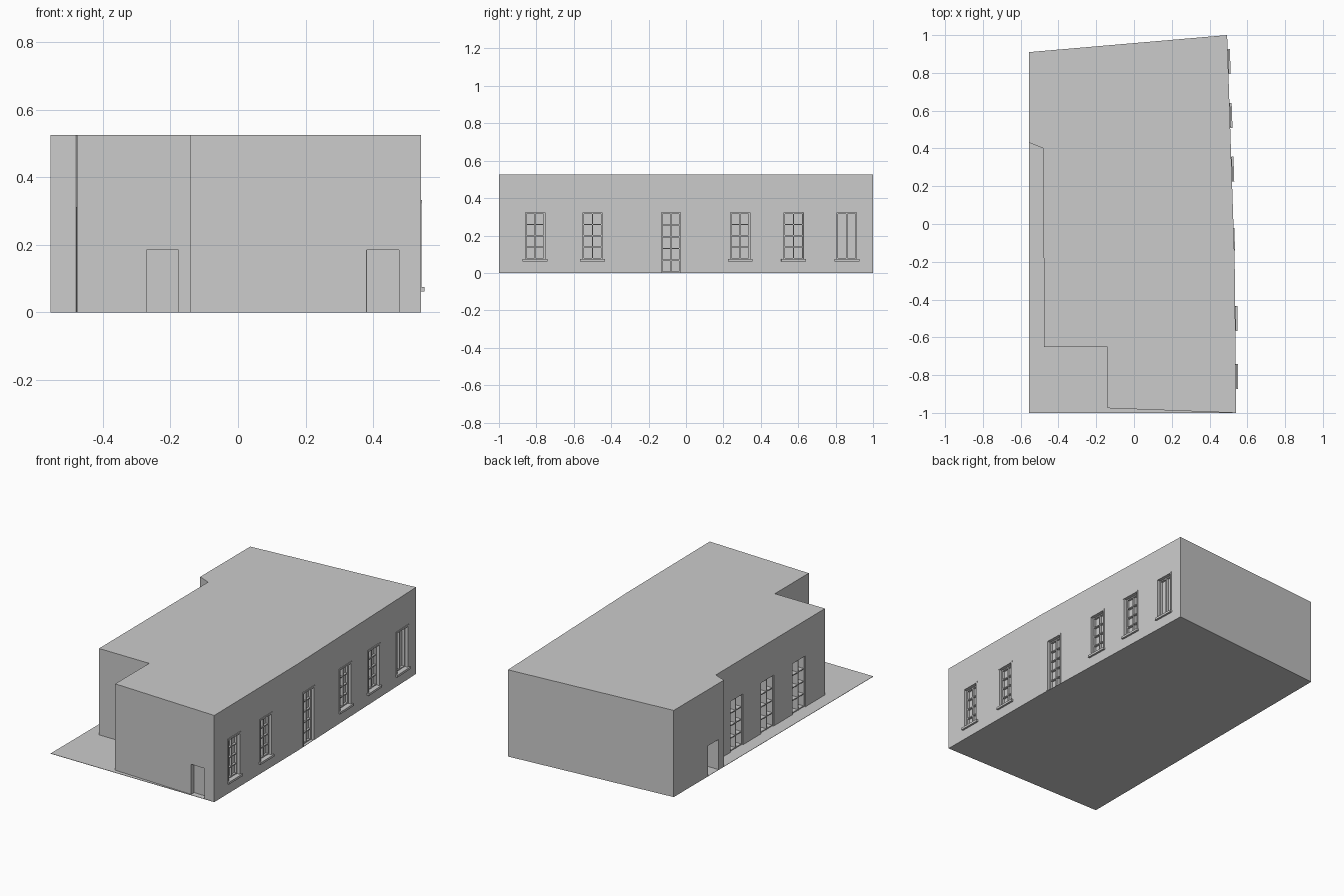
import bpy, bmesh
from mathutils import Matrix, Vector

cube = bpy.data.objects.get("Cube")
if cube:
    bpy.data.objects.remove(cube, do_unlink=True)

# One plain grey for everything
grey = bpy.data.materials.new("plain grey")
grey.use_nodes = True
colour = (0.6, 0.6, 0.6, 1)
grey.diffuse_color = colour
for node in grey.node_tree.nodes:
    if node.type == 'BSDF_PRINCIPLED':
        node.inputs["Base Color"].default_value = colour


def finish(name, bm):
    bmesh.ops.recalc_face_normals(bm, faces=bm.faces)
    mesh = bpy.data.meshes.new(name)
    bm.to_mesh(mesh)
    bm.free()
    mesh.materials.append(grey)
    obj = bpy.data.objects.new(name, mesh)
    bpy.context.scene.collection.objects.link(obj)
    return obj


def prism(name, outline, bottom, top):
    bm = bmesh.new()
    base = bm.faces.new([bm.verts.new((x, y, bottom)) for x, y in outline])
    new = bmesh.ops.extrude_face_region(bm, geom=[base])["geom"]
    verts = [v for v in new if isinstance(v, bmesh.types.BMVert)]
    bmesh.ops.translate(bm, vec=(0, 0, top - bottom), verts=verts)
    return finish(name, bm)


def wall_frame(a, b, point):
    """Axes on wall a-b: x along the wall, y outward, z up."""
    along = (Vector(b) - Vector(a)).normalized()
    out = Vector((along.y, -along.x))
    m = Matrix.Identity(4)
    m.col[0] = (-along.x, -along.y, 0, 0)
    m.col[1] = (out.x, out.y, 0, 0)
    m.col[3] = (point[0], point[1], 0, 1)
    return m


def on_wall(a, b, axis, value):
    t = (value - a[axis]) / (b[axis] - a[axis])
    return wall_frame(a, b, Vector(a).lerp(Vector(b), t))


def box(bm, frame, x, y, z):
    size = Matrix.Diagonal((x[1] - x[0], y[1] - y[0], z[1] - z[0], 1))
    mid = Matrix.Translation((sum(x) / 2, sum(y) / 2, sum(z) / 2))
    bmesh.ops.create_cube(bm, size=1, matrix=frame @ mid @ size)


H = 0.525
# Footprint corners, anticlockwise
front_right = (0.541, -1.0)
kink = (0.533, -0.2)
back_right = (0.493, 1.0)
back_left = (-0.555, 0.91)
wing_end = (-0.555, 0.43)
step = (-0.48, 0.40)
inner = (-0.476, -0.65)
notch = (-0.14, -0.65)
front_left = (-0.14, -0.975)

prism("ground_slab", [(-0.555, -1.0), front_right, kink, back_right, back_left],
      0, 0.002)
walls = prism("walls", [front_right, kink, back_right, back_left, wing_end,
                        step, inner, notch, front_left], 0.001, H)
cuts = bmesh.new()


def opening(name, frame, width, bottom, top, depth, rows=0, trim=0.0,
            sill=False, bar_front=-0.015):
    """Recess in the wall with optional glazing bars, surround and sill."""
    w = width / 2
    box(cuts, frame, (-w, w), (-depth, 0.03), (bottom, top))
    bm = bmesh.new()
    back = -depth - 0.002
    if rows:
        for side in (-1, 1):
            edge = sorted((side * w, side * (w - 0.006)))
            box(bm, frame, edge, (back, bar_front), (bottom, top))
        box(bm, frame, (-0.003, 0.003), (back, bar_front), (bottom, top))
        for i in range(rows + 1):
            z = bottom + 0.003 + (top - bottom - 0.006) * i / rows
            box(bm, frame, (-w, w), (back, bar_front - 0.002),
                (z - 0.003, z + 0.003))
    if trim:
        for side in (-1, 1):
            edge = sorted((side * w, side * (w + trim)))
            box(bm, frame, edge, (-0.01, 0.003), (bottom, top + trim))
        box(bm, frame, (-w - trim, w + trim), (-0.01, 0.004), (top, top + trim))
    if sill:
        box(bm, frame, (-w - 0.014, w + 0.014), (-0.03, 0.012),
            (bottom - 0.013, bottom))
    if bm.verts:
        finish(name, bm)
    else:
        bm.free()


# Windows and tall door of the long slanted wall
for i, y in enumerate((-0.807, -0.5, 0.29, 0.575, 0.86)):
    a, b = (front_right, kink) if y < kink[1] else (kink, back_right)
    opening(f"sill_window_{i + 1}", on_wall(a, b, 1, y), 0.104, 0.075, 0.322,
            0.03, rows=4 if i < 4 else 1, trim=0.01, sill=True)
opening("tall_door", on_wall(kink, back_right, 1, -0.08), 0.1, 0.002, 0.322,
        0.03, rows=5, trim=0.01)

# Floor-length windows of the opposite wall
for i, y in enumerate((0.2, -0.097, -0.4)):
    opening(f"garden_window_{i + 1}", on_wall(step, inner, 1, y), 0.122,
            0.002, 0.31, 0.05, rows=4, bar_front=-0.006)

# Small plain door recesses
opening("front_door", on_wall(front_left, front_right, 0, 0.428), 0.095,
        0.002, 0.185, 0.03)
opening("notch_door", on_wall(inner, notch, 0, -0.223), 0.095,
        0.002, 0.185, 0.03)
opening("wing_door", on_wall(back_left, wing_end, 1, 0.53), 0.1,
        0.002, 0.185, 0.08)

# Cut the recesses into the walls
cutter = finish("opening_cutter", cuts)
cutter.hide_render = True
mod = walls.modifiers.new("openings", 'BOOLEAN')
mod.operation = 'DIFFERENCE'
mod.solver = 'EXACT'
mod.object = cutter
deps = bpy.context.evaluated_depsgraph_get()
cut_mesh = bpy.data.meshes.new_from_object(walls.evaluated_get(deps))
walls.modifiers.clear()
walls.data = cut_mesh
bpy.data.objects.remove(cutter, do_unlink=True)
